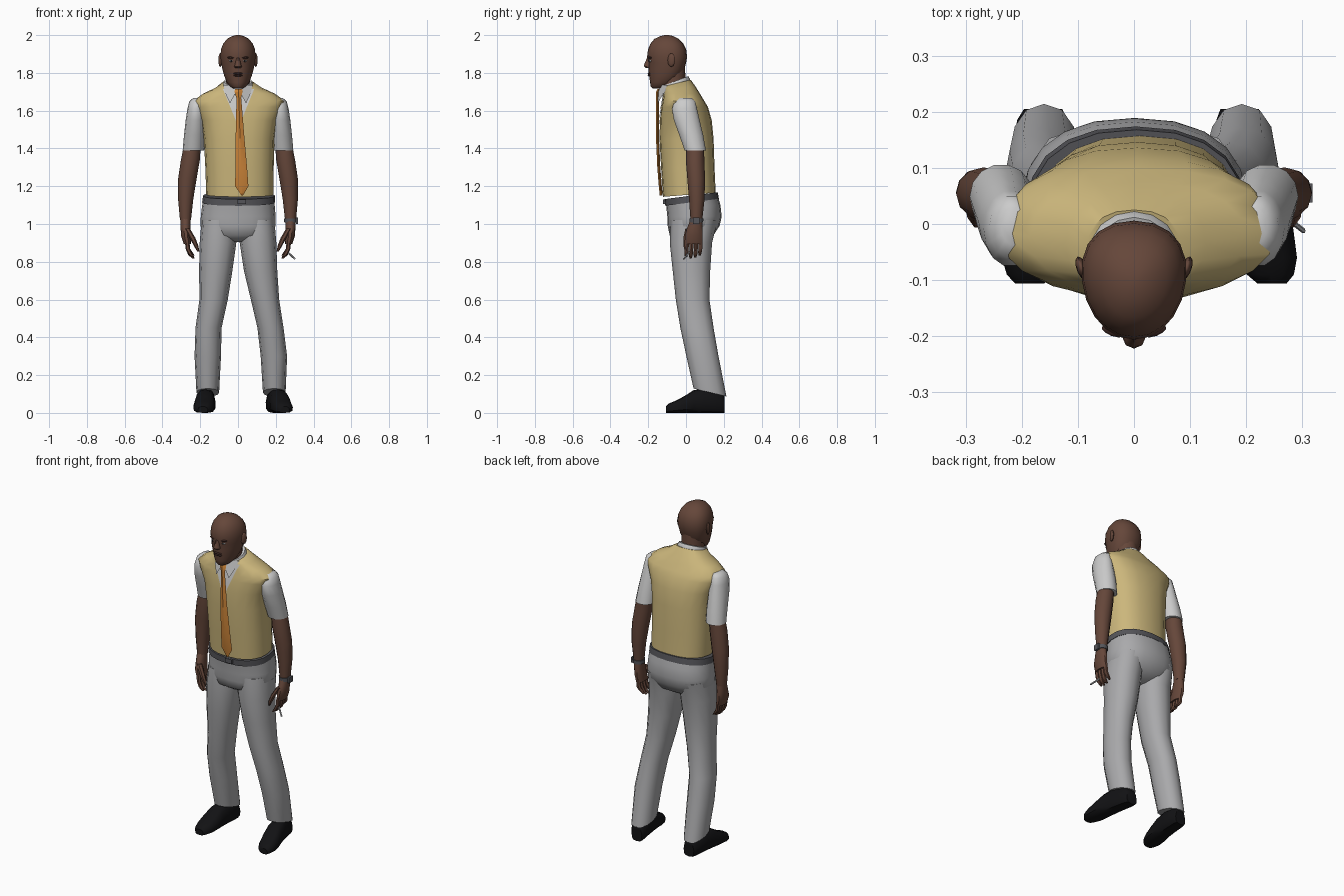
import bpy, bmesh, math
from mathutils import Vector, Matrix
from mathutils.bvhtree import BVHTree


def mat(name, r, g, b):
    m = bpy.data.materials.new(name)
    m.diffuse_color = (r, g, b, 1)
    return m


SKIN = mat("skin", .13, .062, .042)
VEST = mat("vest_yellow", .60, .47, .20)
SHIRT = mat("shirt_white", .72, .72, .74)
TIE = mat("tie_orange", .60, .23, .04)
PANTS = mat("trouser_grey", .40, .40, .41)
BELT = mat("belt_grey", .09, .09, .10)
BLACK = mat("shoe_black", .006, .006, .007)
DARK = mat("dark_skin", .05, .022, .018)


def finish(name, bm, m, angle=50):
    bmesh.ops.recalc_face_normals(bm, faces=bm.faces)
    me = bpy.data.meshes.new(name)
    bm.to_mesh(me)
    bm.free()
    ob = bpy.data.objects.new(name, me)
    bpy.context.collection.objects.link(ob)
    me.materials.append(m)
    bpy.ops.object.select_all(action='DESELECT')
    ob.select_set(True)
    bpy.context.view_layer.objects.active = ob
    bpy.ops.object.shade_smooth_by_angle(angle=math.radians(angle))
    return ob


def loft(name, rings, m, n=16, p=2.0, taper=0.0, angle=50):
    """Skin closed superellipse rings given as (centre, u, v)."""
    bm = bmesh.new()
    loops = []
    for c, u, v in rings:
        loop = []
        for i in range(n):
            cs, sn = math.cos(math.tau * i / n), math.sin(math.tau * i / n)
            a = math.copysign(abs(cs) ** (2 / p), cs) * (1 + taper * sn)
            b = math.copysign(abs(sn) ** (2 / p), sn)
            loop.append(bm.verts.new(Vector(c) + Vector(u) * a + Vector(v) * b))
        loops.append(loop)
    for lo, hi in zip(loops, loops[1:]):
        for i in range(n):
            j = (i + 1) % n
            bm.faces.new((lo[i], lo[j], hi[j], hi[i]))
    bm.faces.new(loops[0])
    bm.faces.new(loops[-1])
    return finish(name, bm, m, angle)


def R(z, x, rx, yf, yb, tilt=0.0):
    """Level ring from front y to back y; tilt raises the back."""
    ry = (yb - yf) / 2
    return (x, (yf + yb) / 2, z), (rx, 0, 0), (0, ry, ry * tilt)


def C(x, y, z, rx, ry):
    return R(z, x, rx, y - ry, y + ry)


def ball(name, c, r, m, rot=0.0):
    bm = bmesh.new()
    bmesh.ops.create_uvsphere(bm, u_segments=10, v_segments=6, radius=1)
    M = Matrix.Translation(c) @ Matrix.Rotation(rot, 4, 'Z') @ Matrix.Diagonal((*r, 1))
    bmesh.ops.transform(bm, matrix=M, verts=bm.verts)
    return finish(name, bm, m)


def box(name, c, size, m):
    bm = bmesh.new()
    bmesh.ops.create_cube(bm, size=1)
    bmesh.ops.transform(bm, matrix=Matrix.Translation(c) @ Matrix.Diagonal((*size, 1)), verts=bm.verts)
    return finish(name, bm, m, 30)


# vest
vest = loft("vest", [R(1.155, .01, .178, -.122, .157, .08), R(1.30, .008, .181, -.132, .151),
                     R(1.45, .006, .187, -.140, .146), R(1.55, .006, .203, -.138, .136),
                     R(1.62, .006, .238, -.131, .116), R(1.65, .006, .246, -.124, .098),
                     R(1.69, .005, .19, -.118, .074), R(1.72, .003, .125, -.118, .050, .1),
                     R(1.745, .0, .085, -.125, .025, .25)], VEST, 20, 2.35)

# shirt front: V-shaped patch laid on the vest
tree = BVHTree.FromPolygons([v.co for v in vest.data.vertices],
                            [tuple(f.vertices) for f in vest.data.polygons])
bm = bmesh.new()
rows = []
for k in range(8):
    z = 1.52 + .195 * k / 7
    row = []
    for i in range(7):
        x = .003 + (i / 3 - 1) * (.003 + .08 * k / 7)
        hit = tree.ray_cast(Vector((x, -1, z)), Vector((0, 1, 0)))[0]
        row.append(bm.verts.new((x, (hit.y if hit else -.1) - .004, z)))
    rows.append(row)
for a, b in zip(rows, rows[1:]):
    for i in range(6):
        bm.faces.new((a[i], a[i + 1], b[i + 1], b[i]))
finish("shirt_front", bm, SHIRT)

# collar band and wings
loft("collar", [R(1.71, 0, .09, -.137, .025, .35), R(1.735, 0, .084, -.138, .022, .38),
                R(1.755, 0, .074, -.134, .012, .38)], SHIRT)
for s in (-1, 1):
    bm = bmesh.new()
    pts = [(.006, -.146, 1.708), (.045, -.128, 1.735), (.077, -.098, 1.735),
           (.066, -.126, 1.69), (.042, -.148, 1.638)]
    f = bm.faces.new([bm.verts.new((s * x, y, z)) for x, y, z in pts])
    bmesh.ops.solidify(bm, geom=[f], thickness=.006)
    finish("collar_wing", bm, SHIRT, 30)

# tie
loft("tie", [((x, y, z), (w, 0, 0), (0, .008, 0)) for x, y, z, w in
             [(.003, -.142, 1.715, .019), (.003, -.150, 1.70, .021), (.004, -.150, 1.668, .013),
              (.006, -.151, 1.62, .015), (.010, -.152, 1.48, .022), (.017, -.144, 1.30, .031),
              (.020, -.136, 1.20, .035), (.022, -.131, 1.150, .004)]], TIE, 4, angle=30)

# neck and head
loft("neck", [R(1.69, 0, .066, -.125, .0), R(1.76, 0, .064, -.136, -.003),
              R(1.84, 0, .066, -.145, -.005)], SKIN)
loft("head", [R(1.718, 0, .026, -.178, -.12), R(1.728, 0, .042, -.187, -.09),
              R(1.75, 0, .059, -.190, -.06), R(1.785, 0, .073, -.195, -.025),
              R(1.82, 0, .083, -.199, -.008), R(1.855, 0, .089, -.199, .001),
              R(1.885, 0, .093, -.206, .006), R(1.925, 0, .090, -.201, .001),
              R(1.955, 0, .078, -.188, -.014), R(1.98, 0, .058, -.167, -.038),
              R(1.995, 0, .030, -.136, -.068), R(2.0, 0, .010, -.112, -.09)], SKIN, 20, 2.15, .13)

# face
loft("nose", [R(1.825, 0, .014, -.212, -.18), R(1.834, 0, .021, -.222, -.18),
              R(1.845, 0, .016, -.221, -.18), R(1.885, 0, .008, -.204, -.18)], SKIN, 8)
for k, z in enumerate((1.797, 1.787)):
    ball(("upper_lip", "lower_lip")[k], (0, -.194, z), (.027, .009, .006), DARK)
for s in (-1, 1):
    ball("ear", (s * .094, -.078, 1.868), (.009, .021, .036), SKIN, s * -.3)
    ball("eye", (s * .035, -.187, 1.864), (.013, .009, .006), SHIRT, s * .35)
    ball("pupil", (s * .035, -.194, 1.864), (.005, .004, .0055), BLACK)
    ball("brow", (s * .037, -.191, 1.881), (.022, .009, .006), DARK, s * .35)

# arms: sleeve, forearm, hand
for s in (-1, 1):
    loft("sleeve", [C(s * x, y, z, rx, ry) for x, y, z, rx, ry in
                    [(.215, -.003, 1.667, .022, .035), (.218, -.006, 1.65, .040, .056),
                     (.222, -.008, 1.61, .046, .068), (.225, .004, 1.55, .052, .070),
                     (.230, .028, 1.47, .056, .065), (.236, .049, 1.39, .057, .058)]], SHIRT, 14)
    loft("forearm", [C(s * x, y, z, rx, ry) for x, y, z, rx, ry in
                     [(.240, .049, 1.43, .044, .046), (.252, .048, 1.34, .050, .049),
                      (.268, .054, 1.24, .049, .047), (.277, .057, 1.13, .040, .041),
                      (.278, .055, 1.02, .029, .031)]], SKIN, 12)
    loft("palm", [C(s * x, y, z, rx, ry) for x, y, z, rx, ry in
                  [(.278, .055, 1.03, .028, .030), (.278, .048, .985, .026, .042),
                   (.276, .041, .94, .026, .050), (.268, .040, .895, .020, .047)]], SKIN, 10)
    for i in range(4):
        y = .004 + .024 * i
        d = (.006, 0, .004, .016)[i]
        loft("finger", [C(s * .269, y, .915, .012, .013), C(s * .266, y, .87, .012, .012),
                        C(s * .252, y - .002, .835 + d, .011, .011),
                        C(s * .236, y - .004, .818 + d, .006, .007)], SKIN, 6)
    loft("thumb", [C(s * .268, .012, .975, .014, .018), C(s * .240, -.002, .925, .015, .014),
                   C(s * .222, -.004, .885, .012, .012), C(s * .210, .002, .855, .006, .007)], SKIN, 6)

# wristwatch and small stick in hand
loft("watch_strap", [C(.278, .055, 1.008, .033, .036), C(.278, .055, 1.03, .034, .037)], BELT, 12)
box("watch_face", (.312, .055, 1.018), (.012, .034, .034), BELT)
loft("stick", [((.258, .022, .856), (.004, 0, .003), (0, .005, 0)),
               ((.302, -.012, .814), (.004, 0, .003), (0, .005, 0))], PANTS, 6)

# trousers: hips and legs
loft("hips", [R(1.145, .004, .186, -.108, .165, .12), R(1.09, .002, .193, -.103, .182, .08),
              R(1.04, .001, .198, -.099, .189), R(.99, 0, .199, -.097, .178),
              R(.94, 0, .165, -.086, .145), R(.905, 0, .06, -.03, .085)], PANTS, 20, 2.3)
leg = [(1.02, .103, .090, -.082, .168), (.90, .106, .097, -.086, .138), (.75, .118, .088, -.070, .128),
       (.60, .129, .075, -.054, .124), (.45, .156, .069, -.030, .146), (.30, .160, .070, .002, .172),
       (.108, .160, .060, .040, .214)]
shift = [0, 0, .002, .014, .016, .030, .032]
for s in (-1, 1):
    loft("trouser_leg", [R(z, s * (x + (d if s > 0 else 0)), rx, yf, yb, -.24 if z < .2 else 0)
                         for (z, x, rx, yf, yb), d in zip(leg, shift)], PANTS, 12, 2.2)

# belt and buckle
loft("belt", [R(1.115, .003, .193, -.112, .174, .13), R(1.15, .005, .190, -.114, .168, .13)],
     BELT, 20, 2.3)
box("buckle", (.02, -.114, 1.118), (.044, .016, .026), BELT)

# shoes: upright sections from heel to toe
for s, heel, toe in ((-1, .162, .186), (1, .188, .246)):
    rings = []
    for y, w, h in [(.205, .034, .085), (.185, .045, .115), (.10, .048, .130), (.04, .052, .120),
                    (-.01, .056, .088), (-.06, .053, .062), (-.09, .042, .050), (-.106, .026, .034)]:
        t = (.205 - y) / .311
        rings.append(((s * (heel + (toe - heel) * t), y, h / 2), (w, 0, 0), (0, 0, h / 2)))
    loft("shoe", rings, BLACK, 12, 2.8, -.14, 40)
